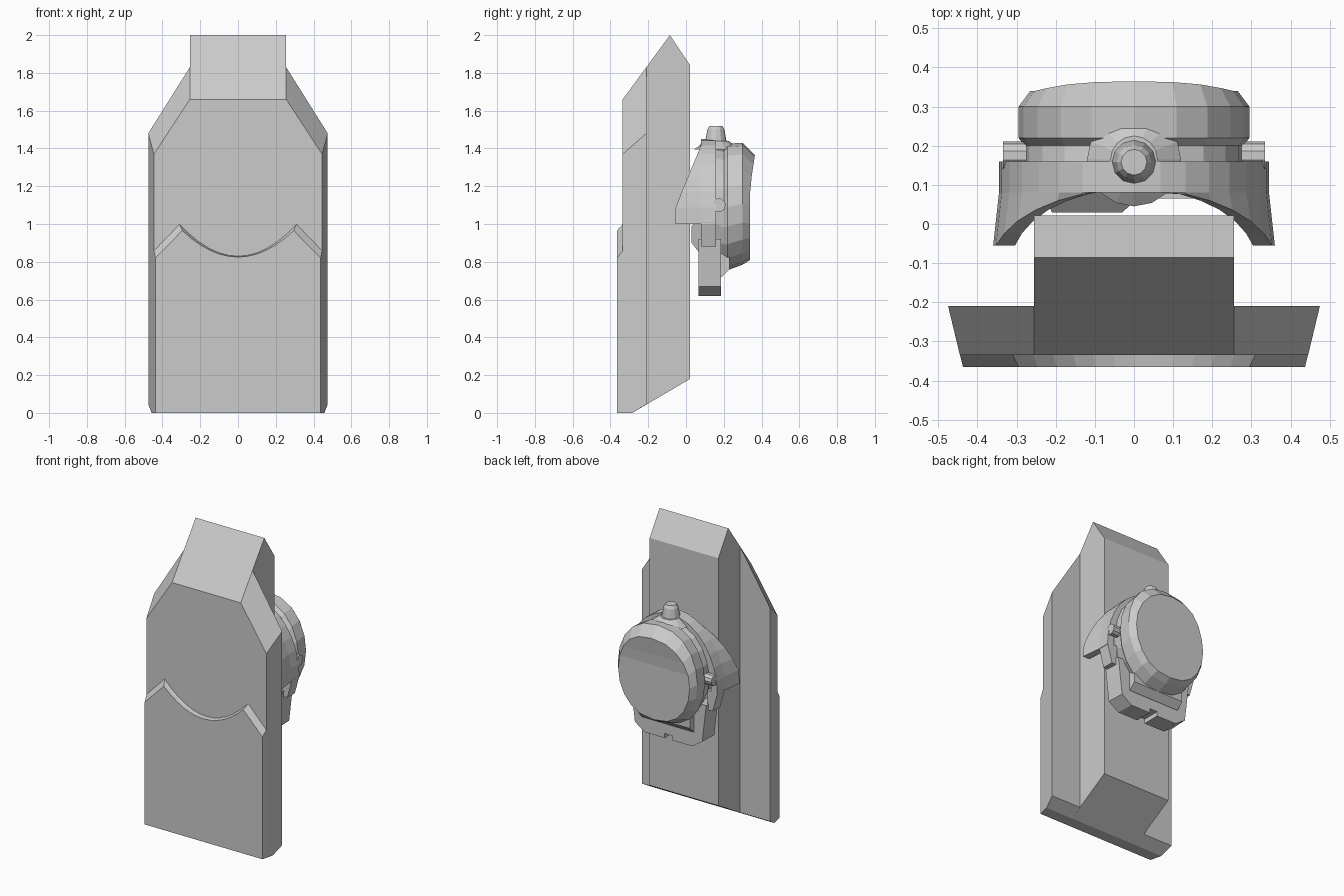
import bpy, bmesh, math
from mathutils import Matrix

if "Cube" in bpy.data.objects:
    bpy.data.objects.remove(bpy.data.objects["Cube"])

grey = bpy.data.materials.new("stone_grey")
grey.diffuse_color = (0.6, 0.6, 0.6, 1)
grey.use_nodes = True
grey.node_tree.nodes["Principled BSDF"].inputs["Base Color"].default_value = grey.diffuse_color


def finish(name, bm):
    bmesh.ops.recalc_face_normals(bm, faces=bm.faces)
    me = bpy.data.meshes.new(name)
    bm.to_mesh(me)
    bm.free()
    me.materials.append(grey)
    ob = bpy.data.objects.new(name, me)
    bpy.context.collection.objects.link(ob)
    return ob


def loft(name, rings, strip_cap=False):
    """Bridge closed rings of equal length and cap both ends."""
    bm = bmesh.new()
    vs = [[bm.verts.new(p) for p in r] for r in rings]
    n = len(vs[0])
    for a, b in zip(vs, vs[1:]):
        for i in range(n):
            j = (i + 1) % n
            bm.faces.new((a[i], a[j], b[j], b[i]))
    bm.faces.new(vs[0])
    last = vs[-1]
    if strip_cap:  # horizontal strips so the cap may bend
        for i in range(n // 2):
            quad = (last[i], last[i + 1], last[n - 1 - i], last[(n - i) % n])
            bm.faces.new(list(dict.fromkeys(quad)))
    else:
        bm.faces.new(last)
    return finish(name, bm)


def mirrored(half, y):
    """Right half outline (x, z) -> full closed ring at depth y."""
    left = [(-x, z) for x, z in reversed(half) if x > 1e-6]
    return [(x, y, z) for x, z in half + left]


def cone(name, r1, r2, depth, loc, seg, axis='Z'):
    bm = bmesh.new()
    m = Matrix.Translation(loc)
    if axis == 'X':
        m = m @ Matrix.Rotation(math.pi / 2, 4, 'Y')
    bmesh.ops.create_cone(bm, cap_ends=True, segments=seg, radius1=r1,
                          radius2=r2, depth=depth, matrix=m)
    return finish(name, bm)


# --- Slab: thick centre core with chisel top
core = [(-.335, 0), (-.285, 0), (.022, .18), (.022, 1.84), (-.085, 2.0), (-.335, 1.66)]
loft("slab_core", [[(x, y, z) for y, z in core] for x in (-.255, .255)])

# --- Slab: wide tapered front plate
loft("slab_wide_plate", [
    mirrored([(.445, 0), (.445, 1.37), (.255, 1.66)], -.335),
    mirrored([(.457, 0), (.457, 1.414), (.255, 1.728)], -.285),
    mirrored([(.475, .045), (.475, 1.48), (.255, 1.83)], -.21)])


# --- Raised lower panel with a scooped top edge
def panel(y, w, side, px, pz, low):
    arc = [(px * k / 6, low + (pz - low) * (k / 6) ** 2) for k in range(5, -1, -1)]
    return mirrored([(w, 0), (w, side), (px, pz)] + arc, y)


loft("lower_panel", [panel(-.365, .437, .82, .295, .965, .825),
                     panel(-.334, .445, .86, .31, 1.0, .83)])


# --- Head barrel, lofted front to back, with a slightly bent back face
def barrel_ring(y, rx, top, bot, bend=0):
    pts = []
    for i in range(20):
        a = math.tau * i / 20
        c, s = math.cos(a), math.sin(a)
        z = (top + bot) / 2 + (top - bot) / 2 * c
        x = rx * math.copysign(abs(s) ** .85, s)
        pts.append((x, y + bend * max(0, z - 1.2), z))
    return pts


loft("head_barrel", [
    barrel_ring(.09, .25, 1.38, .84),
    barrel_ring(.15, .28, 1.41, .79),
    barrel_ring(.20, .28, 1.40, .76),
    barrel_ring(.22, .295, 1.425, .755),
    barrel_ring(.30, .295, 1.43, .785),
    barrel_ring(.34, .265, 1.365, .81, .15)], strip_cap=True)

# --- Hood wrapped over the head, its side tips reaching forward
rings = []
for k in range(17):
    a = math.pi * k / 16
    c, s = math.cos(a), math.sin(a)
    z = 1 + .45 * s
    yf = max(-.055, .09 - .41 * (1.45 - z))
    flare = .345 + .015 * abs(c)
    zi = 1 + .40 * s
    rings.append([(flare * c, yf, z - .01 * s), (.345 * c, .08, z),
                  (.345 * c, .16, z), (.30 * c, .16, zi),
                  (.30 * c, .08, zi), (.31 * c, yf, zi)])
loft("hood", rings)

# --- Straps joining hood to chin, and round ear knobs
for s, side in ((1, "right"), (-1, "left")):
    loft("strap_" + side, [
        [(s * x, y, z) for x, y in ((.27, .08), (xo, .08), (xo, .16), (.27, .16))]
        for z, xo in ((.88, .31), (1.01, .345))])
    cone("ear_knob_" + side, .036, .036, .07, (s * .30, .175, 1.1), 10, 'X')

# --- Chin guard with a small notch in the bottom
chin = [(0, .65), (.03, .65), (.03, .62), (.18, .62), (.255, .67), (.285, .92), (0, .92)]
loft("chin_guard", [mirrored(chin, .065),
                    mirrored([(x * .98, z) for x, z in chin], .185)])
# Sloping fill between chin and barrel
loft("chin_slope", [[(x, y, z) for y, z in ((.15, .70), (.19, .72), (.23, .76), (.23, .9), (.15, .9))]
                    for x in (-.19, .19)])

# --- Offset front wedge
loft("front_wedge", [[(x, .03, z) for x, z in ((-.21, .90), (-.03, .90), (-.03, .99), (-.21, .99))],
                     [(x, .10, z) for x, z in ((-.24, .81), (.05, .81), (.05, 1.05), (-.24, 1.05))]])

# --- Top knob on a low collar
cone("knob_collar", .12, .06, .045, (0, .165, 1.418), 16)
cone("knob_stem", .058, .045, .07, (0, .158, 1.465), 12)
cone("knob_cap", .045, .033, .02, (0, .158, 1.51), 12)
